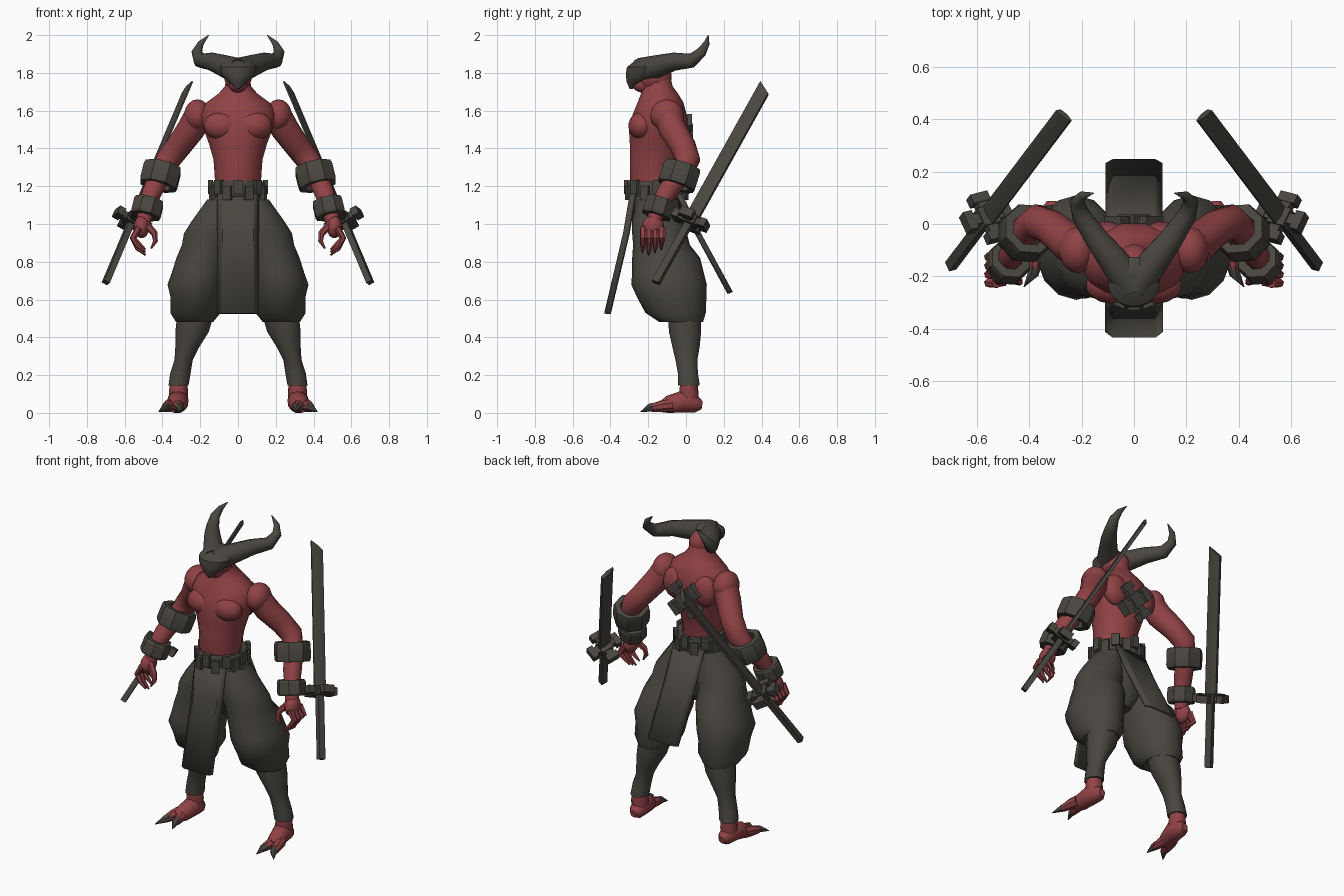
import bpy, bmesh, math
from mathutils import Vector, Matrix

cube = bpy.data.objects.get("Cube")
if cube:
    bpy.data.objects.remove(cube, do_unlink=True)


def material(name, rgb):
    m = bpy.data.materials.new(name)
    m.use_nodes = True
    m.diffuse_color = (*rgb, 1)
    bsdf = m.node_tree.nodes["Principled BSDF"]
    bsdf.inputs["Base Color"].default_value = (*rgb, 1)
    bsdf.inputs["Roughness"].default_value = 0.8
    return m


SKIN = material("red skin", (0.28, 0.055, 0.06))
DARK = material("dark grey brown", (0.068, 0.062, 0.052))


def add(name, bm, mat, mirror=False, angle=40):
    """Turn a bmesh into an object, mirrored in x when asked."""
    bmesh.ops.recalc_face_normals(bm, faces=bm.faces)
    mesh = bpy.data.meshes.new(name)
    bm.to_mesh(mesh)
    bm.free()
    mesh.materials.append(mat)
    mesh.shade_smooth()
    mesh.set_sharp_from_angle(angle=math.radians(angle))
    ob = bpy.data.objects.new(name, mesh)
    bpy.context.collection.objects.link(ob)
    if mirror:
        ob.modifiers.new("mirror", "MIRROR").use_mirror_merge = False
    return ob


def skin(bm, rings, wrap=False):
    """Join point rings with quads; cap the ends or close the loop."""
    loops = [[bm.verts.new(p) for p in ring] for ring in rings]
    n = len(loops[0])
    pairs = list(zip(loops, loops[1:])) + ([(loops[-1], loops[0])] if wrap else [])
    for a, b in pairs:
        for i in range(n):
            j = (i + 1) % n
            bm.faces.new((a[i], a[j], b[j], b[i]))
    if not wrap:
        bm.faces.new(loops[0])
        bm.faces.new(loops[-1])


def ellipse(c, u, v, ru, rv, sides):
    steps = [2 * math.pi * (i + 0.5) / sides for i in range(sides)]
    return [c + u * (ru * math.cos(a)) + v * (rv * math.sin(a)) for a in steps]


X, Y, Z = Vector((1, 0, 0)), Vector((0, 1, 0)), Vector((0, 0, 1))


def stack(name, sections, mat, mirror=False, sides=16):
    """Level elliptical sections: x, y, z, x radius, y radius."""
    bm = bmesh.new()
    skin(bm, [ellipse(Vector(s[:3]), X, Y, s[3], s[4], sides) for s in sections])
    return add(name, bm, mat, mirror)


def tube(bm, path, sides=10):
    """Round sections across a path: x, y, z, radius."""
    pts = [Vector(p[:3]) for p in path]
    rings, u = [], None
    for i, p in enumerate(pts):
        t = (pts[min(i + 1, len(pts) - 1)] - pts[max(i - 1, 0)]).normalized()
        u = t.orthogonal() if u is None else u - t * u.dot(t)
        u.normalize()
        rings.append(ellipse(p, u, t.cross(u), path[i][3], path[i][3], sides))
    skin(bm, rings)


def ball(bm, centre, radii):
    place = Matrix.Translation(centre) @ Matrix.Diagonal((*radii, 1))
    bmesh.ops.create_uvsphere(bm, u_segments=14, v_segments=9, radius=1, matrix=place)


def box(bm, c, u, v, w, hu, hv, hw):
    corners = ((-1, -1), (1, -1), (1, 1), (-1, 1))
    skin(bm, [[c + u * hu * a + v * hv * b + w * hw * k for a, b in corners]
              for k in (-1, 1)])


def band(name, c, axis, ru, rv, half, thick, mirror, sides=8):
    """Open hollow ring around an axis."""
    c, axis = Vector(c), Vector(axis).normalized()
    u = (X - axis * axis.x).normalized()
    v = axis.cross(u)
    bm = bmesh.new()
    spec = ((-1, thick * 0.15), (-0.7, 0), (0.7, 0), (1, thick * 0.15), (1, thick), (-1, thick))
    skin(bm, [ellipse(c + axis * half * k, u, v, ru - d, rv - d, sides) for k, d in spec], True)
    return add(name, bm, mat=DARK, mirror=mirror, angle=20)


def cross_guard(name, c, axis, u, arm, mirror):
    """Four blunt arms with wider ends around a thick hub."""
    v = axis.cross(u)
    bm = bmesh.new()
    box(bm, c, u, v, axis, arm * 0.4, arm * 0.4, arm * 0.28)
    for a, b in ((u, v), (v, u), (-u, v), (-v, u)):
        box(bm, c + a * arm * 0.5, a, b, axis, arm * 0.5, arm * 0.23, arm * 0.2)
        box(bm, c + a * arm * 0.85, a, b, axis, arm * 0.2, arm * 0.4, arm * 0.24)
    return add(name, bm, DARK, mirror, 20)


# Torso, neck and muscles
stack("torso", [(0, -.17, 1.14, .115, .11), (0, -.18, 1.24, .125, .12),
                (0, -.165, 1.34, .132, .135), (0, -.155, 1.42, .155, .145),
                (0, -.15, 1.5, .185, .155), (0, -.14, 1.58, .205, .145),
                (0, -.135, 1.64, .175, .125), (0, -.14, 1.69, .105, .1),
                (0, -.15, 1.73, .07, .08), (0, -.16, 1.8, .062, .075)], SKIN)
bm = bmesh.new()
ball(bm, (.085, -.235, 1.52), (.1, .07, .075))
ball(bm, (.1, -.045, 1.53), (.085, .055, .1))
ball(bm, (.215, -.1, 1.575), (.072, .09, .085))
add("chest_and_shoulder_muscles", bm, SKIN, True)
bm = bmesh.new()
ball(bm, (0, -.17, 1.78), (.075, .095, .085))
ball(bm, (0, -.225, 1.74), (.05, .06, .045))
add("head", bm, SKIN)

# Horned mask
stack("mask", [(0, -.18, 1.88, .04, .03), (0, -.2, 1.862, .075, .075),
               (0, -.225, 1.83, .1, .09), (0, -.24, 1.79, .09, .08),
               (0, -.265, 1.75, .048, .05), (0, -.29, 1.715, .006, .008)], DARK)
bm = bmesh.new()
tube(bm, [(.0, -.24, 1.81, .07), (.07, -.15, 1.835, .06), (.14, -.06, 1.86, .048),
          (.2, .03, 1.865, .038), (.218, .082, 1.91, .028), (.198, .108, 1.955, .017),
          (.155, .118, 2, .002)])
add("horns", bm, DARK, True)

# Arms
bm = bmesh.new()
tube(bm, [(.2, -.1, 1.59, .075), (.25, -.07, 1.5, .075), (.315, -.015, 1.41, .068),
          (.37, .01, 1.34, .066), (.41, -.02, 1.27, .056), (.455, -.1, 1.17, .054),
          (.485, -.145, 1.09, .044), (.5, -.17, 1.01, .04)], 12)
add("arms", bm, SKIN, True)

# Hands with curled fingers
bm = bmesh.new()
ball(bm, (.51, -.175, .985), (.042, .06, .06))
for k in range(4):
    y, drop = -.225 + k * .033, .015 * abs(k - 1)
    tube(bm, [(.525, y, .98, .02), (.555, y, .925, .018),
              (.53, y - .004, .87 + drop, .014), (.49, y - .006, .835 + drop, .005)], 6)
tube(bm, [(.49, -.19, 1, .022), (.442, -.215, .95, .018), (.437, -.222, .91, .014),
          (.46, -.225, .87, .005)], 6)
add("hands", bm, SKIN, True)

# Arm cuffs
for name, c, r, half in (("elbow_cuffs", (.41, -.035, 1.255), .108, .058),
                         ("wrist_cuffs", (.48, -.145, 1.085), .085, .046)):
    band(name, c, (.25, -.32, -1), r, r, half, .04, True)

# Belt with raised blocks
band("belt", (0, -.155, 1.18), (0, .05, 1), .145, .16, .042, .04, False, 20)
bm = bmesh.new()
for k in range(16):
    a = 2 * math.pi * k / 16
    out = Vector((math.cos(a), math.sin(a), 0))
    c = Vector((.145 * out.x, -.155 + .16 * out.y, 1.18 + .016 * (-1) ** k))
    box(bm, c, out, out.cross(Z), Z, .013, .023, .038)
add("belt_blocks", bm, DARK, False, 20)

# Baggy trousers, shins
stack("trouser_seat", [(0, -.16, 1.17, .135, .135), (0, -.155, 1.08, .17, .14),
                       (0, -.145, .97, .18, .14), (0, -.13, .86, .13, .11),
                       (0, -.12, .8, .05, .06)], DARK)
stack("trouser_legs", [(.08, -.15, 1.13, .085, .11), (.115, -.15, 1.02, .13, .135),
                       (.145, -.14, .95, .145, .145), (.165, -.13, .89, .135, .15),
                       (.185, -.105, .82, .145, .18), (.205, -.095, .74, .15, .19),
                       (.22, -.09, .68, .157, .2), (.222, -.075, .61, .138, .183),
                       (.225, -.055, .53, .137, .16), (.23, -.025, .48, .1, .115),
                       (.235, -.01, .49, .07, .07)], DARK, True, 14)
stack("shin_wraps", [(.225, -.01, .52, .1, .09), (.243, -.005, .43, .092, .088),
                     (.268, 0, .35, .066, .075), (.288, .002, .28, .05, .06),
                     (.305, .01, .21, .056, .055), (.315, .015, .145, .055, .06)], DARK, True, 12)

# Feet with two clawed toes
bm = bmesh.new()
tube(bm, [(.315, .015, .18, .045), (.315, .015, .1, .052), (.315, .02, .03, .045)])
tube(bm, [(.312, .085, .04, .022), (.313, .055, .045, .045), (.318, -.02, .06, .058),
          (.33, -.09, .042, .05), (.34, -.13, .03, .03)])
toes = ((.355, .385, .42), (.325, .31, .298))
for a, b, c in toes:
    tube(bm, [(a, -.08, .04, .036), ((a + b) / 2, -.13, .035, .032), (b, -.18, .026, .022)], 8)
for v in bm.verts:
    v.co.z = max(v.co.z, 0)
add("feet", bm, SKIN, True)
bm = bmesh.new()
for a, b, c in toes:
    tube(bm, [(b * .8 + a * .2, -.16, .03, .026), (b, -.19, .028, .022), (c, -.24, .006, .002)], 6)
add("toe_claws", bm, DARK, True)


# Hanging cloths, front and back
def cloth(name, path, bend):
    bm = bmesh.new()
    edge = ((-.105, bend), (-.08, 0), (.08, 0), (.105, bend))
    rows = [[bm.verts.new((x, y + d, z)) for x, d in edge] for y, z in path]
    for a, b in zip(rows, rows[1:]):
        for i in range(3):
            bm.faces.new((a[i], a[i + 1], b[i + 1], b[i]))
    solid = add(name, bm, DARK, False, 20).modifiers.new("thickness", "SOLIDIFY")
    solid.thickness, solid.offset = .018, 0


cloth("front_cloth", ((-.29, 1.16), (-.325, .95), (-.425, .525)), .02)
cloth("back_cloth", ((-.03, 1.16), (.07, .95), (.24, .637)), -.015)

# Swords standing beside the wrists
pommel, tip = Vector((.7, -.16, .69)), Vector((.265, .415, 1.722))
length = (tip - pommel).length
axis = (tip - pommel).normalized()
wide = Vector((.4, .86, -.31))
wide = (wide - axis * wide.dot(axis)).normalized()
flat = axis.cross(wide)
section = ((-1, .004), (0, .013), (1, .01), (1, -.01), (0, -.013), (-1, -.004))
bm = bmesh.new()
skin(bm, [[pommel + axis * (s - slant * k) + wide * .038 * k + flat * t for k, t in section]
          for s, slant in ((length * .3, 0), (length, .026))])
add("sword_blades", bm, DARK, True, 20)
bm = bmesh.new()
box(bm, pommel + axis * length * .16, wide, flat, axis, .02, .016, length * .16)
add("sword_handles", bm, DARK, True, 20)
cross_guard("sword_guards", pommel + axis * length * .32, axis, wide, .095, True)

# Ornament on the back
cross_guard("back_ornament", Vector((0, .005, 1.47)), Y, (X + Z).normalized(), .11, False)
